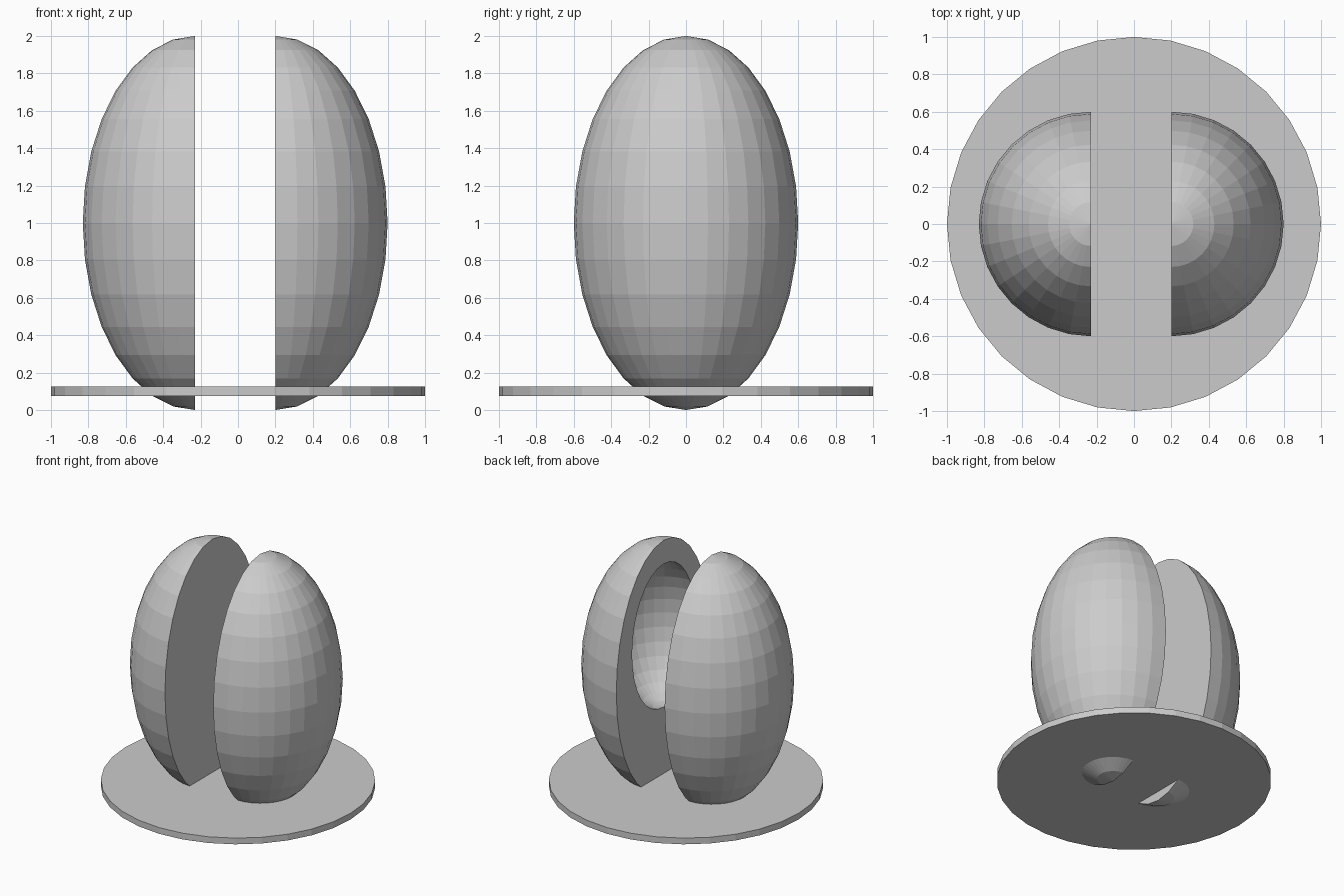
import bpy, bmesh
from mathutils import Matrix

if "Cube" in bpy.data.objects:
    bpy.data.objects.remove(bpy.data.objects["Cube"])


def ellipsoid(name, centre, radii, keep=0):
    """Low-poly ellipsoid; keep=+1/-1 leaves only the +x/-x half, capped flat."""
    bm = bmesh.new()
    bmesh.ops.create_uvsphere(bm, u_segments=32, v_segments=16, radius=1)
    if keep:
        geom = bm.verts[:] + bm.edges[:] + bm.faces[:]
        cut = bmesh.ops.bisect_plane(bm, geom=geom, dist=1e-4, plane_co=(0, 0, 0),
                                     plane_no=(keep, 0, 0), clear_inner=True)
        rim = [e for e in bm.edges if e.is_boundary]
        bmesh.ops.contextual_create(bm, geom=rim)
    bmesh.ops.transform(bm, verts=bm.verts,
                        matrix=Matrix.Translation(centre) @ Matrix.Diagonal((*radii, 1)))
    bmesh.ops.recalc_face_normals(bm, faces=bm.faces)
    mesh = bpy.data.meshes.new(name)
    bm.to_mesh(mesh)
    bm.free()
    obj = bpy.data.objects.new(name, mesh)
    bpy.context.collection.objects.link(obj)
    return obj


# Round base plate
bpy.ops.mesh.primitive_cylinder_add(vertices=32, radius=1, depth=0.05, location=(0, 0, 0.1))
bpy.context.object.name = "base_plate"

# Solid half and hollowed half of the egg
ellipsoid("solid_half", (-0.23, 0, 1), (0.6, 0.6, 1), keep=-1)
hollow = ellipsoid("hollow_half", (0.2, 0, 1), (0.6, 0.6, 1), keep=1)

# Cavity in the flat face of the hollow half
cutter = ellipsoid("cavity_cutter", (0.2, 0, 1.235), (0.4, 0.4, 0.575))
cutter.hide_render = True
cutter.display_type = 'WIRE'
mod = hollow.modifiers.new("cavity", 'BOOLEAN')
mod.operation = 'DIFFERENCE'
mod.solver = 'EXACT'
mod.object = cutter
